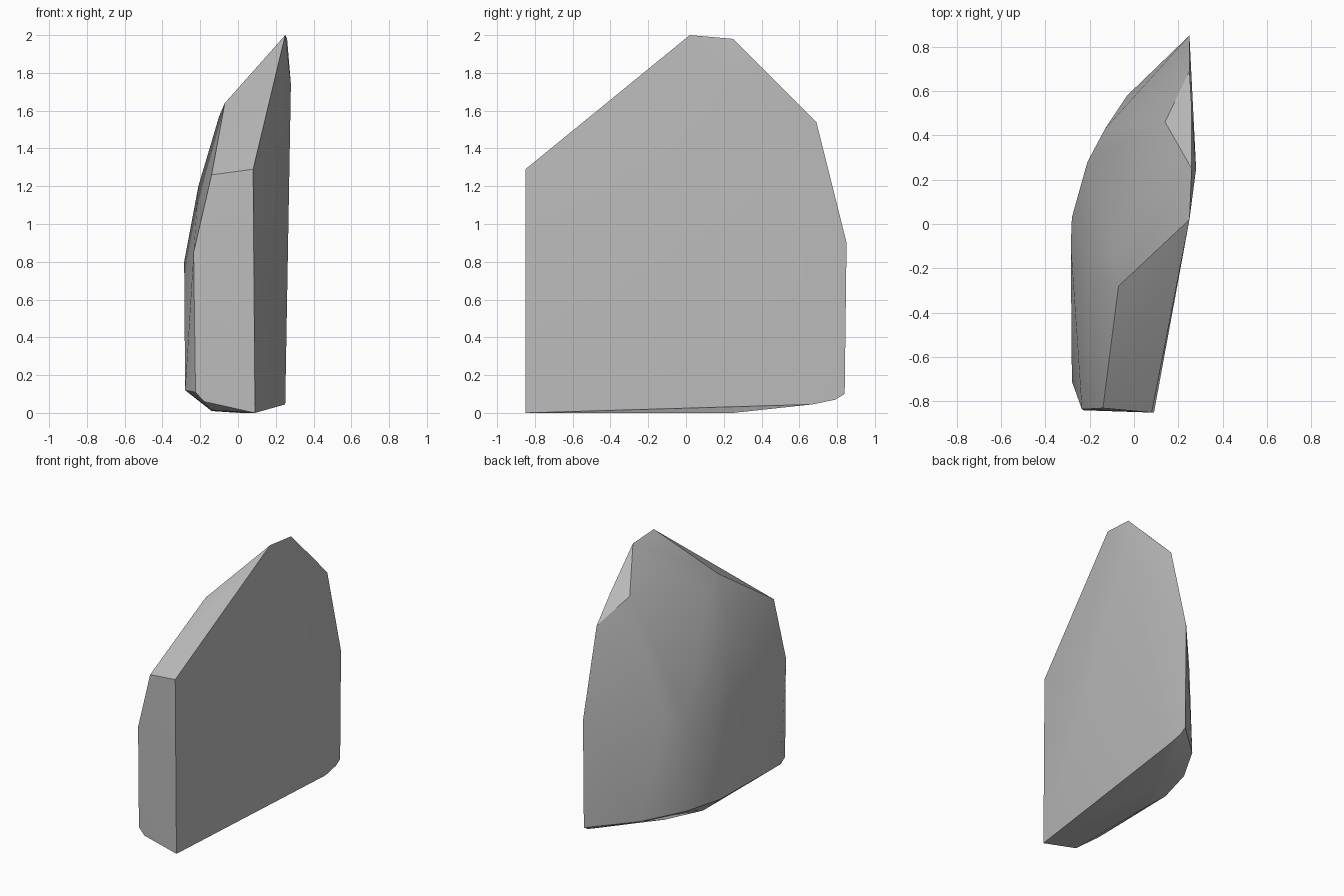
import bpy
import bmesh
import math
from mathutils import Vector

# Remove the default object only
default_cube = bpy.data.objects.get("Cube")
if default_cube:
    bpy.data.objects.remove(default_cube, do_unlink=True)


def make_material(name, colour):
    material = bpy.data.materials.new(name)
    material.use_nodes = True
    material.diffuse_color = colour
    shader = material.node_tree.nodes["Principled BSDF"]
    shader.inputs["Base Color"].default_value = colour
    shader.inputs["Roughness"].default_value = 0.9
    return material


def hull_object(name, corners, material):
    """Wrap a convex skin around corner points given in hundredths of a unit."""
    bm = bmesh.new()
    for corner in corners:
        bm.verts.new(Vector(corner) / 100)
    result = bmesh.ops.convex_hull(bm, input=list(bm.verts))
    # Drop any corner that the skin does not touch
    loose = [vert for vert in bm.verts if not vert.link_faces]
    bmesh.ops.delete(bm, geom=loose, context="VERTS")
    bmesh.ops.recalc_face_normals(bm, faces=list(bm.faces))
    mesh = bpy.data.meshes.new(name)
    bm.to_mesh(mesh)
    bm.free()
    mesh.materials.append(material)
    obj = bpy.data.objects.new(name, mesh)
    bpy.context.collection.objects.link(obj)
    return obj


# Outline of the broad, nearly flat cleaved side
cleaved_side = [
    (9, -85, 0), (8, -85, 129), (25, 2, 200), (26, 25, 198), (28, 25, 174),
    (26, 52, 171), (25, 69, 154), (25, 85, 90), (25, 84, 10), (25, 79, 7),
    (25, 67, 4.5),
]

# Narrow front end and the slope above it
front_end = [
    (-14, -83, 126), (-23.5, -83.5, 85), (-22.5, -84, 11), (-18, -84, 6),
    (-7, -28, 164),
]

# Rounded, weathered side
weathered_side = [
    (-10, -15, 157), (-21, -20, 120), (-28.5, -10, 80), (-28, 3, 74),
    (-28, -71, 12), (-28, 0, 13), (-21, 28, 80), (-20, 29, 13),
    (-13, 43, 88), (-3, 58, 12), (14, 46, 170),
]

# Shallow underside
underside = [(-14, -78, 1.5), (-14, 0, 1), (0, 25, 0)]

stone_grey = make_material("stone grey", (0.5, 0.5, 0.5, 1))
rock = hull_object(
    "rock_shard", cleaved_side + front_end + weathered_side + underside, stone_grey
)

# Soft facets with crisp outer edges
bpy.ops.object.select_all(action="DESELECT")
rock.select_set(True)
bpy.context.view_layer.objects.active = rock
bpy.ops.object.shade_smooth_by_angle(angle=math.radians(30))
